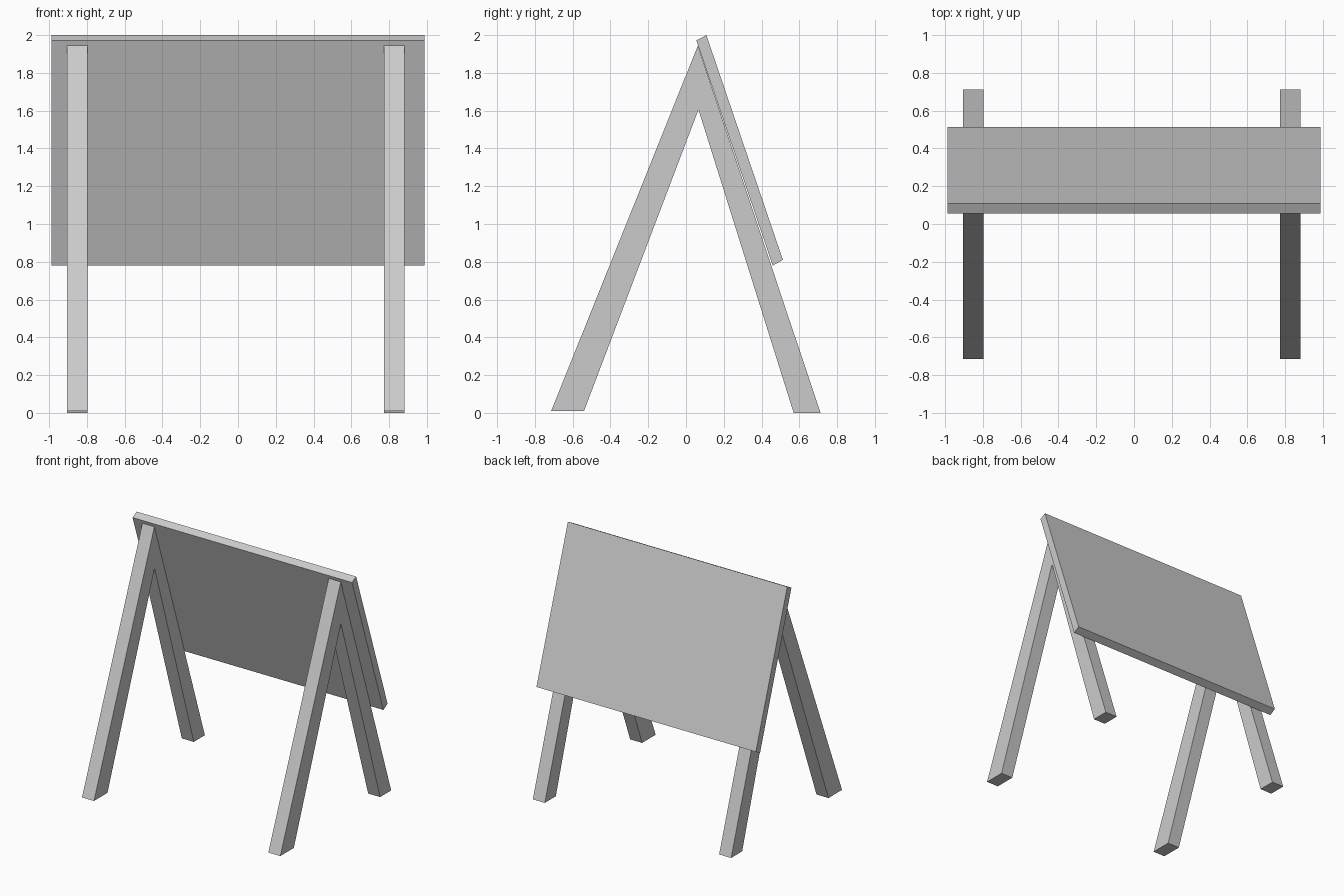
import bpy, bmesh

if "Cube" in bpy.data.objects:
    bpy.data.objects.remove(bpy.data.objects["Cube"])


def extrude_profile(name, profile, x0, x1):
    """Extrude a (y, z) outline along x between x0 and x1."""
    bm = bmesh.new()
    face = bm.faces.new([bm.verts.new((x0, y, z)) for y, z in profile])
    result = bmesh.ops.extrude_face_region(bm, geom=[face])
    moved = [v for v in result["geom"] if isinstance(v, bmesh.types.BMVert)]
    bmesh.ops.translate(bm, verts=moved, vec=(x1 - x0, 0, 0))
    bmesh.ops.recalc_face_normals(bm, faces=bm.faces)
    mesh = bpy.data.meshes.new(name)
    bm.to_mesh(mesh)
    bm.free()
    obj = bpy.data.objects.new(name, mesh)
    bpy.context.collection.objects.link(obj)
    return obj


# Sloping board fixed to the back legs
board = [(0.055, 1.972), (0.108, 2.0), (0.513, 0.81), (0.459, 0.78)]
extrude_profile("board", board, -0.988, 0.988)

# A-shaped leg frames: front and back leg joined at the peak
leg_frame = [(-0.714, 0.01), (-0.54, 0.01), (0.066, 1.605),
             (0.57, 0.0), (0.712, 0.0), (0.063, 1.945)]
for side, x0 in (("left", -0.905), ("right", 0.773)):
    extrude_profile(side + "_leg_frame", leg_frame, x0, x0 + 0.108)
